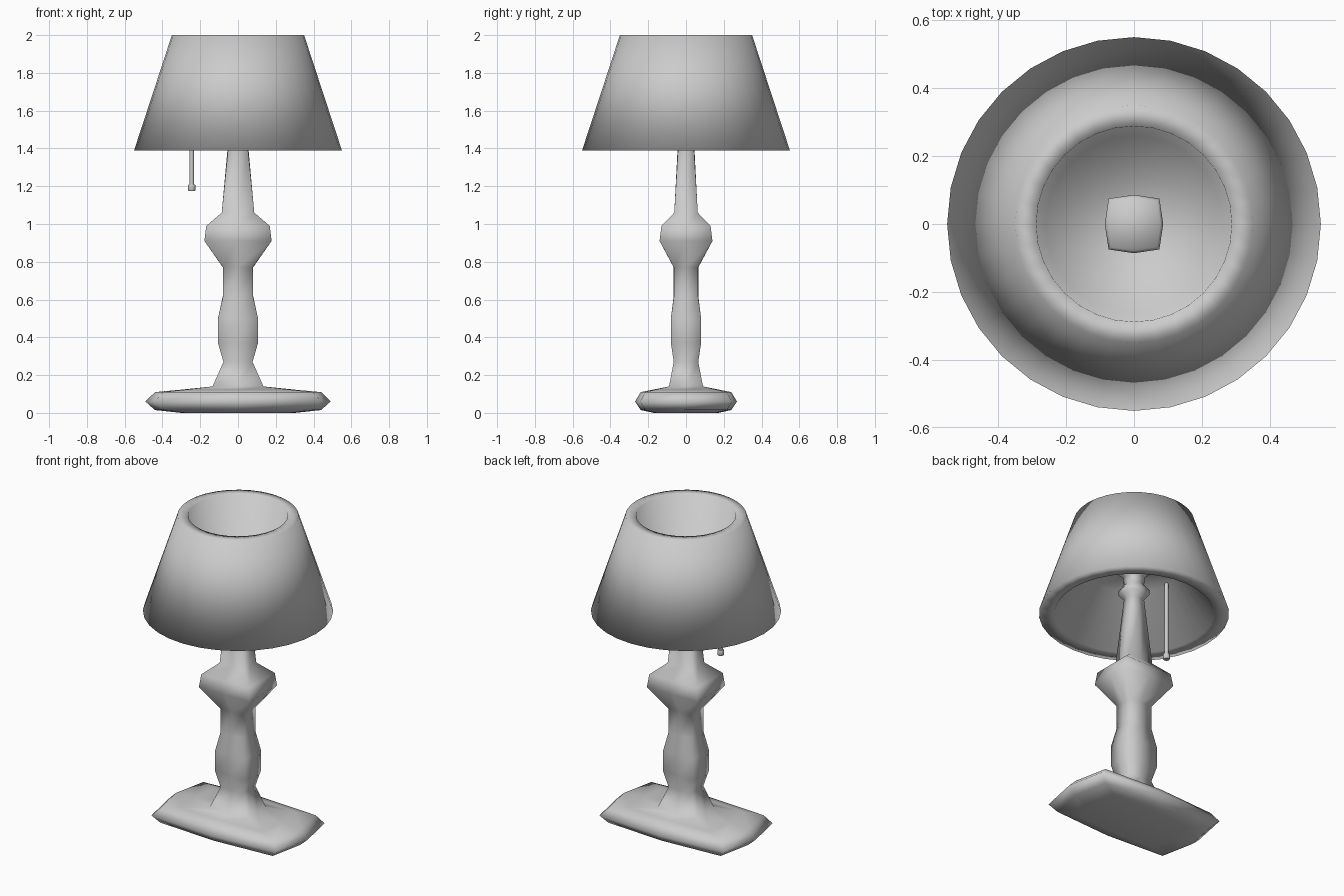
import bpy, bmesh, math

if "Cube" in bpy.data.objects:
    bpy.data.objects.remove(bpy.data.objects["Cube"])


def loft(name, rings, smooth_angle=None):
    """Skin a stack of equal-length rings and cap both ends."""
    bm = bmesh.new()
    rows = [[bm.verts.new(p) for p in ring] for ring in rings]
    n = len(rows[0])
    for a, b in zip(rows, rows[1:]):
        for i in range(n):
            j = (i + 1) % n
            bm.faces.new((a[i], a[j], b[j], b[i]))
    bm.faces.new(rows[0][::-1])
    bm.faces.new(rows[-1])
    bmesh.ops.recalc_face_normals(bm, faces=bm.faces)
    for f in bm.faces:
        f.smooth = True
    mesh = bpy.data.meshes.new(name)
    bm.to_mesh(mesh)
    bm.free()
    ob = bpy.data.objects.new(name, mesh)
    bpy.context.collection.objects.link(ob)
    if smooth_angle:
        bpy.ops.object.select_all(action='DESELECT')
        ob.select_set(True)
        bpy.context.view_layer.objects.active = ob
        bpy.ops.object.shade_smooth_by_angle(angle=math.radians(smooth_angle))
    return ob


def box_ring(z, hx, hy, c):
    """Eight-point rounded rectangle; c sets how far the corners reach."""
    dirs = [(1, 0), (c, c), (0, 1), (-c, c), (-1, 0), (-c, -c), (0, -1), (c, -c)]
    return [(hx * x, hy * y, z) for x, y in dirs]


def circle(z, r, n, x=0):
    return [(x + r * math.cos(math.tau * i / n), r * math.sin(math.tau * i / n), z)
            for i in range(n)]


# base slab and column in one skin: z, half width, half depth, corner reach
body = [
    (0.0, 0.30, 0.17, .92), (0.015, 0.44, 0.24, .90), (0.06, 0.49, 0.27, .90),
    (0.11, 0.44, 0.24, .90), (0.122, 0.31, 0.18, .92), (0.14, 0.135, 0.09, 1),
    (0.27, 0.077, 0.065, 1), (0.37, 0.106, 0.08, 1), (0.50, 0.106, 0.08, 1),
    (0.62, 0.08, 0.065, .98), (0.77, 0.08, 0.065, .98), (0.91, 0.178, 0.14, 1),
    (0.99, 0.168, 0.13, 1), (1.06, 0.086, 0.062, 1), (1.39, 0.056, 0.045, .95),
    (1.48, 0.048, 0.042, .92), (1.51, 0.072, 0.070, .88), (1.54, 0.075, 0.072, .88),
    (1.58, 0.048, 0.046, .88), (1.63, 0.052, 0.052, .88), (1.66, 0.086, 0.086, .87),
    (1.74, 0.086, 0.086, .87), (1.755, 0.078, 0.078, .87),
]
loft("base_and_column", [box_ring(*r) for r in body])

# shade: ceiling, flared inside, outer wall, top rim, tapered cup, cup floor
loft("lamp_shade", [circle(z, r, 32) for z, r in
                    [(1.68, .26), (1.39, .46), (1.39, .55),
                     (2.0, .35), (2.0, .288), (1.71, .26)]])

# pull cord and its end weight
loft("pull_cord", [circle(z, .012, 12, -.245) for z in (1.20, 1.68)], 40)
loft("pull_cord_weight", [circle(z, r, 12, -.245) for z, r in
                          [(1.175, .017), (1.18, .02), (1.204, .02), (1.21, .017)]], 40)
